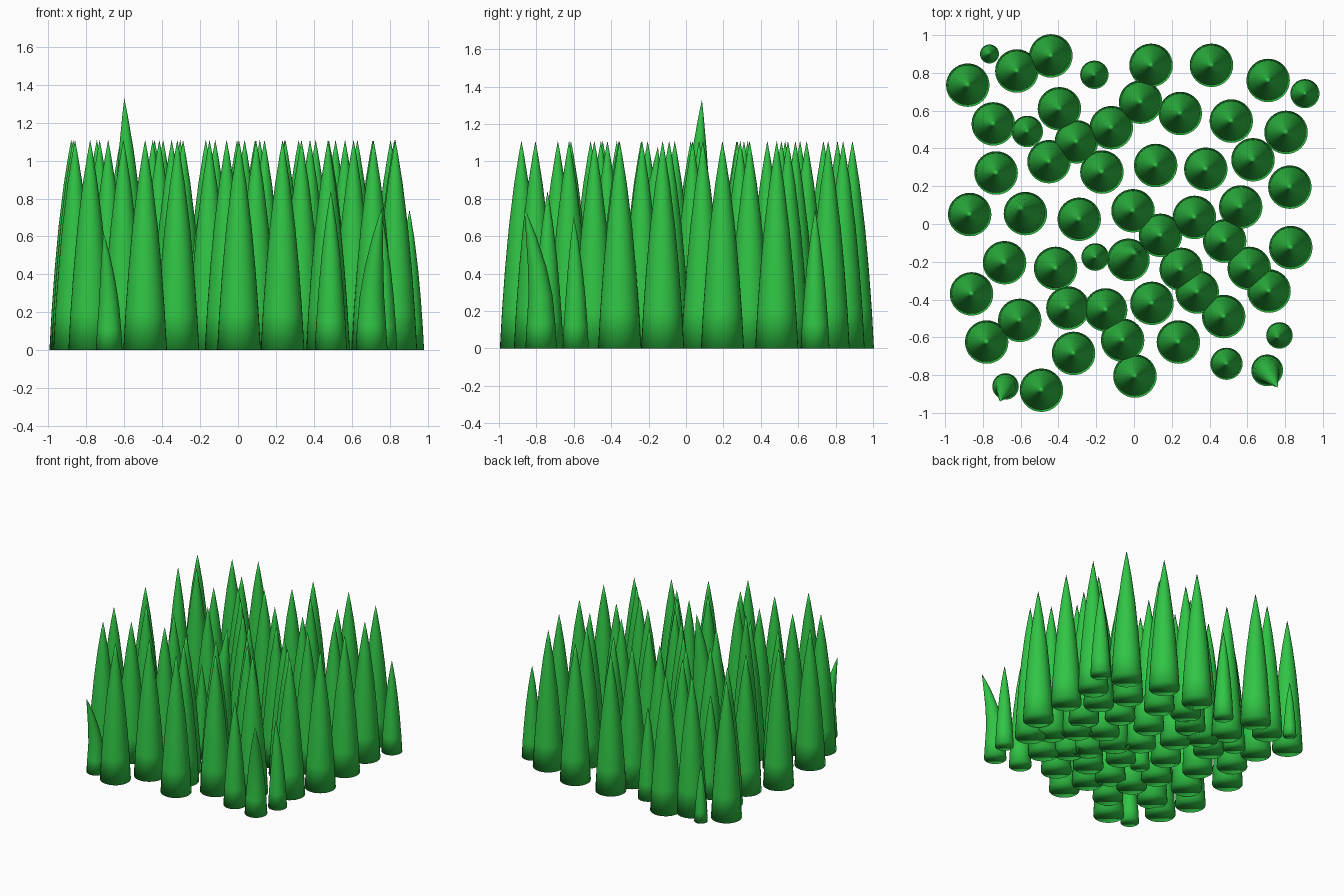
import bpy
import bmesh
import math

if "Cube" in bpy.data.objects:
    bpy.data.objects.remove(bpy.data.objects["Cube"])

green = bpy.data.materials.new("grass_green")
green.diffuse_color = (0.03, 0.56, 0.06, 1)
green.use_nodes = True
green.node_tree.nodes["Principled BSDF"].inputs["Base Color"].default_value = green.diffuse_color

# Blade profile: radius, height
PROFILE = [(.115, 0), (.104, .2), (.088, .42), (.067, .65), (.039, .88), (.015, 1.03), (0, 1.11)]
SEGMENTS = 32


def blade_mesh(name, radius=.115, height=1.11, lean=(0, 0)):
    """Lathe one tapered blade whose upper part curves by 'lean'."""
    bm = bmesh.new()
    rings = []
    for r, z in PROFILE[:-1]:
        t = z / 1.11
        b = max(0, (t - .3) / .7) ** 1.6
        k = r * radius / .115
        rings.append([bm.verts.new((lean[0] * b + k * math.cos(2 * math.pi * i / SEGMENTS),
                                    lean[1] * b + k * math.sin(2 * math.pi * i / SEGMENTS),
                                    t * height)) for i in range(SEGMENTS)])
    tip = bm.verts.new((lean[0], lean[1], height))
    for low, high in zip(rings, rings[1:]):
        for i in range(SEGMENTS):
            j = (i + 1) % SEGMENTS
            bm.faces.new((low[i], low[j], high[j], high[i]))
    for i in range(SEGMENTS):
        bm.faces.new((rings[-1][i], rings[-1][(i + 1) % SEGMENTS], tip))
    bm.faces.new(rings[0][::-1])
    for f in bm.faces:
        f.smooth = True
    mesh = bpy.data.meshes.new(name)
    bm.to_mesh(mesh)
    bm.free()
    mesh.materials.append(green)
    return mesh


def place(name, mesh, x, y):
    ob = bpy.data.objects.new(name, mesh)
    ob.location = (x, y, 0)
    bpy.context.collection.objects.link(ob)


# Full-size blades
TALL = [
    (-.88, .735), (-.62, .81), (-.44, .89), (.09, .84), (.41, .84), (.71, .76),
    (-.745, .53), (-.395, .61), (-.305, .435), (-.12, .51), (.035, .645), (.245, .585),
    (.515, .545), (.805, .485), (-.73, .27), (-.45, .33), (-.17, .275), (.115, .31),
    (.38, .29), (.63, .34), (.825, .195), (-.87, .05), (-.29, .025), (-.005, .07),
    (.32, .035), (.565, .09), (.14, -.06), (.48, -.09), (.83, -.125), (-.685, -.205),
    (-.415, -.235), (.25, -.24), (.61, -.235), (-.86, -.37), (-.605, -.51),
    (-.35, -.445), (-.15, -.455), (.095, -.42), (.335, -.36), (.715, -.355),
    (.475, -.49), (-.78, -.625), (-.32, -.685), (-.06, -.615), (.235, -.625),
    (.005, -.805), (-.49, -.88)]
tall_mesh = blade_mesh("tall_blade")
for x, y in TALL:
    place("tall_blade", tall_mesh, x, y)

# Short straight blades: x, y, radius, height
SHORT = [(-.765, .9, .05, .46), (-.21, .79, .075, .74), (-.565, .49, .083, .82),
         (.905, .69, .077, .74), (-.205, -.175, .073, .74), (.49, -.74, .085, .84)]
for x, y, r, h in SHORT:
    place("short_blade", blade_mesh("short_blade", r, h), x, y)

# Leaning blades: x, y, radius, height, tip offset
LEANING = [(-.68, -.86, .07, .62, (-.03, -.08)), (.705, -.775, .084, .75, (.055, -.09)),
           (.77, -.59, .07, .7, (-.01, -.01)), (-.575, .055, .115, 1.33, (-.025, .03)),
           (-.03, -.19, .113, 1.08, (.04, .04))]
for x, y, r, h, lean in LEANING:
    place("leaning_blade", blade_mesh("leaning_blade", r, h, lean), x, y)
